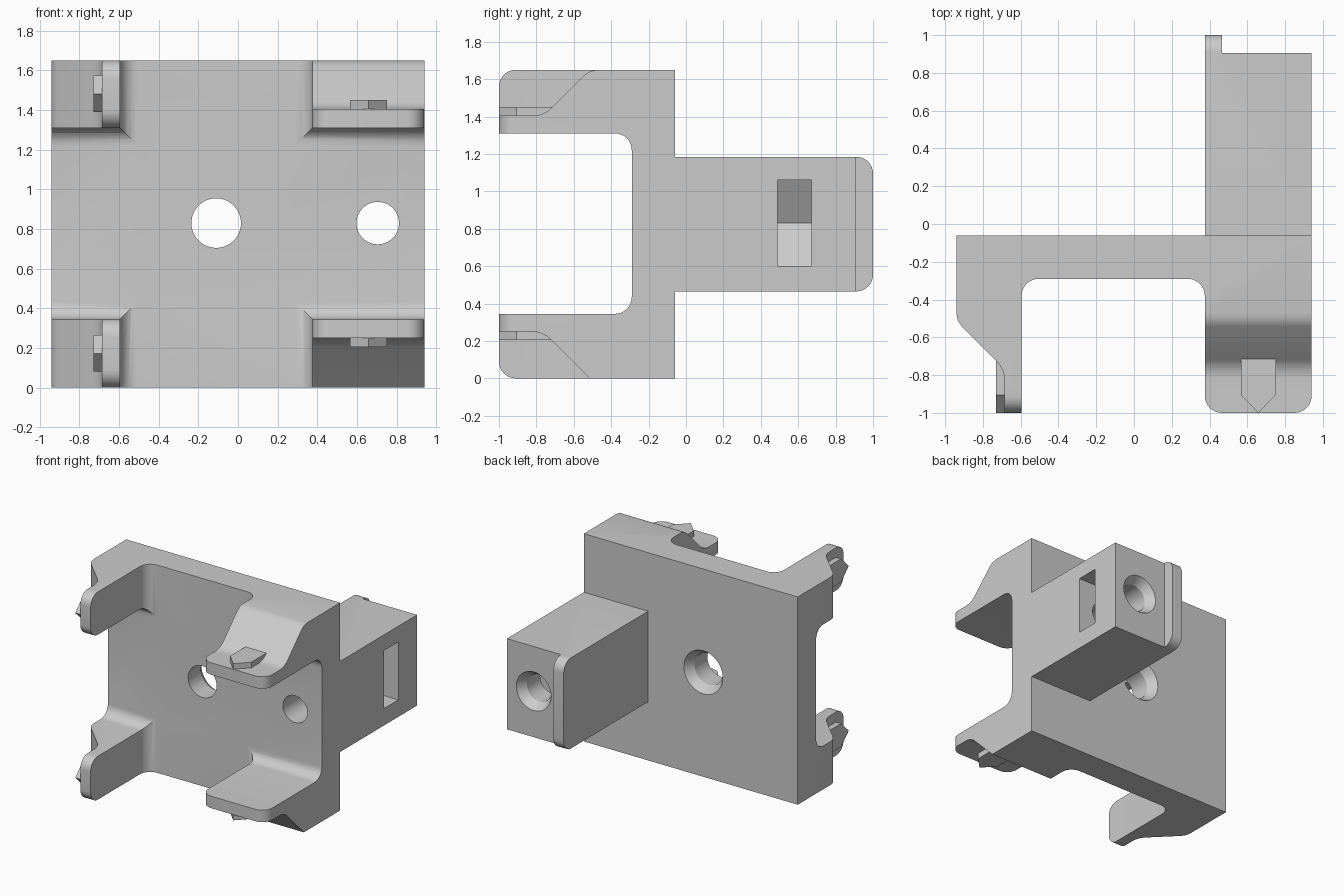
import bpy, bmesh, math
from mathutils import Vector, Matrix

cube = bpy.data.objects.get("Cube")
if cube:
    bpy.data.objects.remove(cube, do_unlink=True)

grey = bpy.data.materials.new("light_grey")
grey.use_nodes = True
COLOR = (0.6, 0.6, 0.6, 1)
grey.diffuse_color = COLOR
grey.node_tree.nodes["Principled BSDF"].inputs["Base Color"].default_value = COLOR

# Extents shared by the parts
HALF, TOP, BACK, FACE = 0.94, 1.65, -0.06, -0.29
LOW, HIGH = 0.345, 1.31            # side opening
INNER_L, INNER_R = -0.595, 0.375   # vertical opening
MID, R = 0.83, 0.09


def add(name, bm):
    bmesh.ops.recalc_face_normals(bm, faces=bm.faces)
    mesh = bpy.data.meshes.new(name)
    bm.to_mesh(mesh)
    bm.free()
    mesh.materials.append(grey)
    ob = bpy.data.objects.new(name, mesh)
    bpy.context.collection.objects.link(ob)
    return ob


def fillet(points, steps=8):
    """Round each (u, v, tangent length) corner with an arc."""
    out = []
    for i, (u, v, t) in enumerate(points):
        p = Vector((u, v))
        if t == 0:
            out.append(p)
            continue
        a = (Vector(points[i - 1][:2]) - p).normalized()
        b = (Vector(points[(i + 1) % len(points)][:2]) - p).normalized()
        half = a.angle(b) / 2
        center = p + (a + b).normalized() * (t / math.cos(half))
        radius = t * math.tan(half)
        start, end = p + a * t - center, p + b * t - center
        sweep = start.angle(end)
        for k in range(steps + 1):
            f = k / steps
            d = start * math.sin((1 - f) * sweep) + end * math.sin(f * sweep)
            out.append(center + d.normalized() * radius)
    return out


def prism(name, points, axis, lo, hi):
    """Extrude a profile along an axis."""
    place = {"x": lambda u, v, w: (w, u, v),
             "y": lambda u, v, w: (u, w, v),
             "z": lambda u, v, w: (u, v, w)}[axis]
    bm = bmesh.new()
    outline = fillet(points)
    ends = [[bm.verts.new(place(p.x, p.y, w)) for p in outline] for w in (lo, hi)]
    for ring in ends:
        bm.faces.new(ring)
    n = len(outline)
    for i in range(n):
        j = (i + 1) % n
        bm.faces.new((ends[0][i], ends[0][j], ends[1][j], ends[1][i]))
    return add(name, bm)


def rect(u0, v0, u1, v1, near=0, far=0):
    return [(u0, v0, near), (u1, v0, far), (u1, v1, far), (u0, v1, near)]


def cone(name, x, y0, y1, r0, r1):
    bm = bmesh.new()
    bmesh.ops.create_cone(bm, cap_ends=True, segments=48, radius1=r0, radius2=r1,
                          depth=y1 - y0)
    turn = Matrix.Translation((x, (y0 + y1) / 2, MID)) @ Matrix.Rotation(-math.pi / 2, 4, "X")
    bmesh.ops.transform(bm, matrix=turn, verts=bm.verts)
    return add(name, bm)


def combine(target, tool, operation="DIFFERENCE"):
    mod = target.modifiers.new("combine", "BOOLEAN")
    mod.operation, mod.solver, mod.object = operation, "EXACT", tool
    bpy.context.view_layer.objects.active = target
    bpy.ops.object.modifier_apply(modifier=mod.name)
    bpy.data.objects.remove(tool, do_unlink=True)


# Solid body with the two crossing channels cut from its front
body = prism("bracket_body", rect(-HALF, -1, HALF, BACK), "z", 0, TOP)
combine(body, prism("side_channel", rect(-2, LOW, FACE, HIGH, 0, R), "x", -2, 2))
channel = [(INNER_L, -2, 0), (INNER_R, -2, 0), (INNER_R, FACE, R), (INNER_L, FACE, R)]
combine(body, prism("upright_channel", channel, "z", -1, 3))


# Sloped outer faces that thin the prongs
def outer_cut(edge, thin, sign, soft):
    """Profile as (y, other), with sign pointing outwards."""
    drop = abs(edge - thin)
    out = edge + sign * 0.5
    start = -0.515
    return [(-2, thin, 0), (start - drop, thin, 0.06), (start, edge, 0),
            (start + 0.06, edge + sign * 0.06, 0), (start, out, 0), (-2, out, 0)] if not soft else \
           [(-2, thin, 0), (start - drop, thin, 0.06), (start - 0.028, edge - sign * 0.028, 0),
            (start + 0.005, edge - sign * 0.007, 0), (start + 0.04, edge, 0),
            (start + 0.04, out, 0), (-2, out, 0)]


combine(body, prism("top_slope", outer_cut(TOP, 1.405, 1, True), "x", 0.2, 2))
combine(body, prism("bottom_slope", outer_cut(0, 0.25, -1, False), "x", 0.2, 2))
side = [(x, y, t) for y, x, t in outer_cut(-HALF, -0.685, -1, True)]
combine(body, prism("left_slope", side, "z", -1, 3))

# Round the prong tips
bm = bmesh.new()
bm.from_mesh(body.data)
bmesh.ops.dissolve_limit(bm, angle_limit=0.002, verts=bm.verts, edges=bm.edges)
tips = []
for e in bm.edges:
    a, b = (v.co for v in e.verts)
    if max(a.y, b.y) < -0.999:
        d = b - a
        upright = abs(d.z) > abs(d.x)
        if upright == (a.x > 0):
            tips.append(e)
bmesh.ops.bevel(bm, geom=tips, offset=R, segments=8, profile=0.5, affect="EDGES",
                clamp_overlap=False)
bm.to_mesh(body.data)
bm.free()

# Rear block with a rounded lip along its inner side
block = prism("rear_block", rect(-0.2, 0.465, 1, 1.185, 0, R), "x", INNER_R, HALF)
combine(block, prism("lip_step", rect(0.465, 0.905, 2, 2), "z", 0, 2))
combine(body, block, "UNION")

# Countersunk holes and the hexagonal nut pocket
for x, r, rear in ((-0.11, 0.125, BACK), (0.705, 0.107, 0.905)):
    combine(body, cone("hole", x, -0.5, rear + 0.3, r, r))
    combine(body, cone("countersink", x, rear - 0.07, rear + 0.07, r - 0.001, r + 0.093))
pocket = [(0.44, MID, 0), (0.573, 0.6, 0), (1.2, 0.6, 0), (1.2, 1.06, 0), (0.573, 1.06, 0)]
combine(body, prism("nut_pocket", pocket, "y", 0.49, 0.67))


# Pointed catches on the prongs
def arrow(center):
    w = 0.0925
    return [(center - w, -0.7, 0), (center - w, -0.905, 0), (center, -1, 0),
            (center + w, -0.905, 0), (center + w, -0.7, 0)]


catches = [prism("right_top_catch", arrow(0.658), "z", 1.395, 1.45),
           prism("right_bottom_catch", arrow(0.658), "z", 0.205, 0.26)]
for name, z in (("left_top_catch", 1.482), ("left_bottom_catch", 0.173)):
    points = [(y, c, t) for c, y, t in arrow(z)]
    catches.append(prism(name, points, "x", -0.73, -0.675))

# Smooth the rounded surfaces, keep edges crisp
bpy.ops.object.select_all(action="DESELECT")
body.select_set(True)
bpy.context.view_layer.objects.active = body
bpy.ops.object.shade_smooth_by_angle(angle=math.radians(25))
